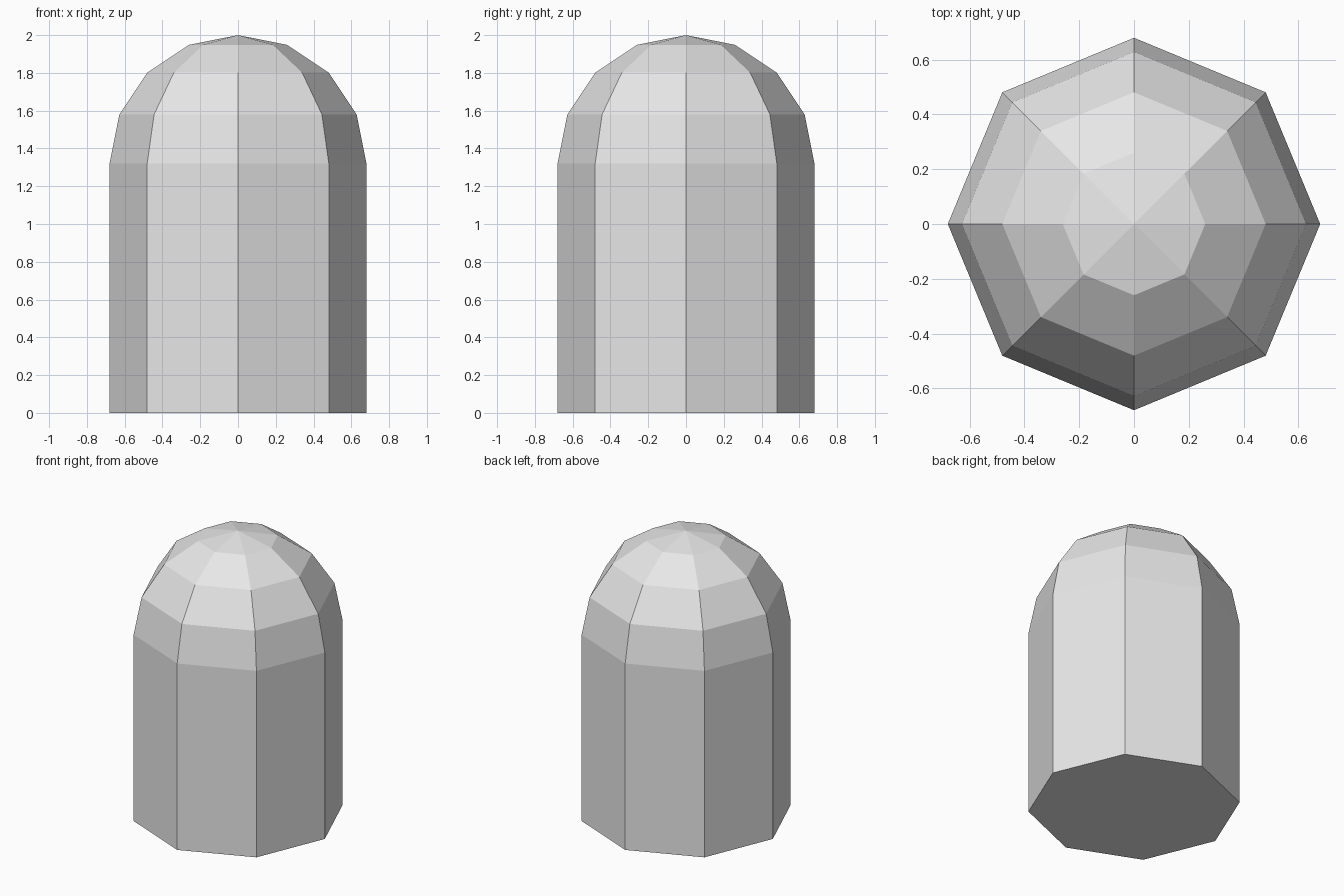
import bpy, bmesh, math

cube = bpy.data.objects.get("Cube")
if cube:
    bpy.data.objects.remove(cube, do_unlink=True)

SIDES, RADIUS, WALL_TOP, DOME_STEPS = 8, 0.68, 1.32, 4

# Plain light grey material
grey = bpy.data.materials.new("light_grey")
grey.use_nodes = True
colour = (0.8, 0.8, 0.8, 1)
grey.diffuse_color = colour
grey.node_tree.nodes["Principled BSDF"].inputs["Base Color"].default_value = colour

bm = bmesh.new()


def ring(radius, z):
    """Octagon of vertices with corners on the axes."""
    step = math.tau / SIDES
    return [bm.verts.new((radius * math.cos(i * step), radius * math.sin(i * step), z))
            for i in range(SIDES)]


# Straight wall, then quarter-circle dome rings
rings = [ring(RADIUS, 0)]
for s in range(DOME_STEPS):
    a = s / DOME_STEPS * math.pi / 2
    rings.append(ring(RADIUS * math.cos(a), WALL_TOP + RADIUS * math.sin(a)))
apex = bm.verts.new((0, 0, WALL_TOP + RADIUS))

# Flat base, side bands and apex fan
bm.faces.new(rings[0][::-1])
for i in range(SIDES):
    j = (i + 1) % SIDES
    for low, high in zip(rings, rings[1:]):
        bm.faces.new((low[i], low[j], high[j], high[i]))
    bm.faces.new((rings[-1][i], rings[-1][j], apex))

mesh = bpy.data.meshes.new("domed_column")
bm.to_mesh(mesh)
bm.free()
mesh.materials.append(grey)
column = bpy.data.objects.new("domed_column", mesh)
bpy.context.collection.objects.link(column)
